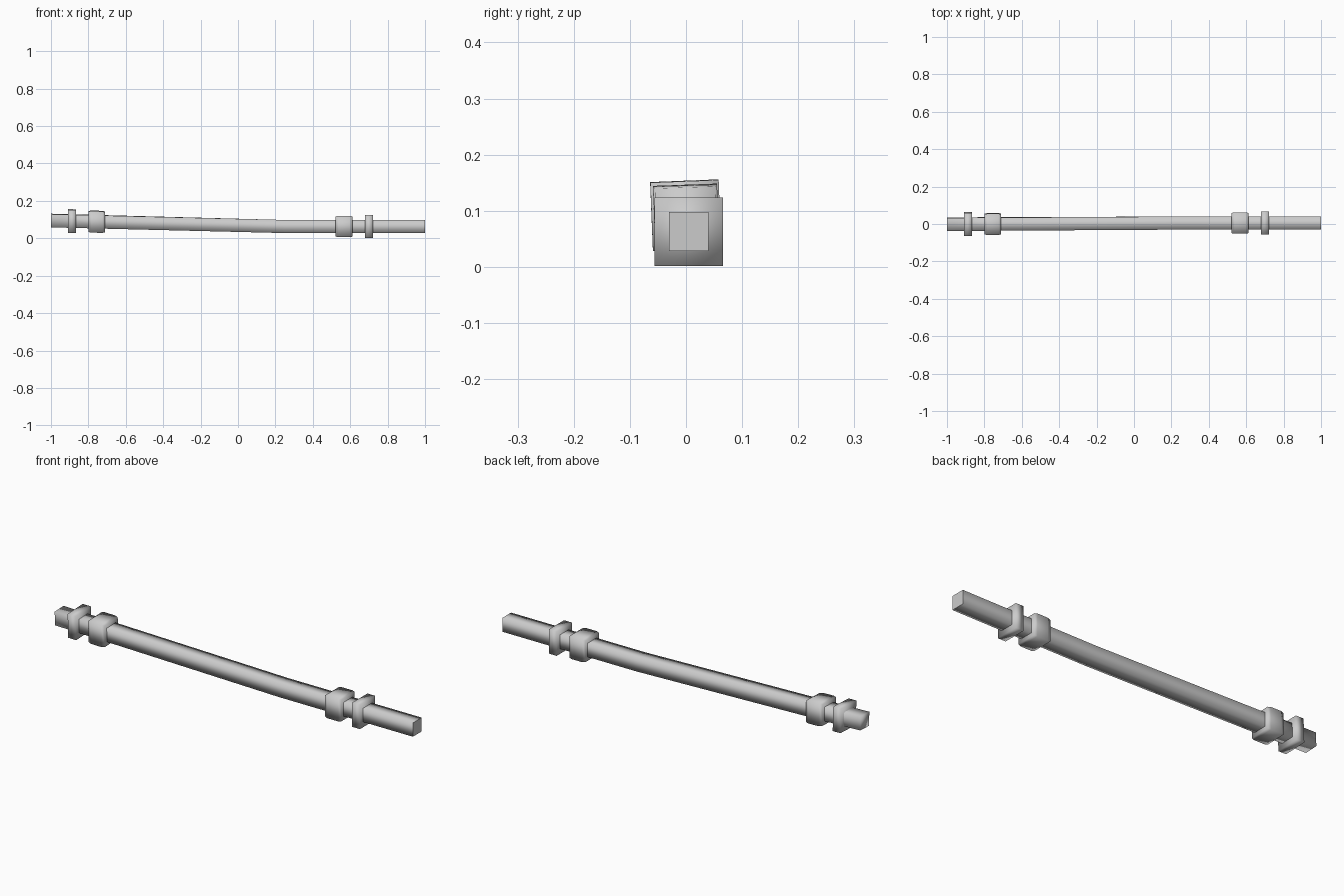
import bpy, bmesh, math
from mathutils import Vector, Matrix

cube = bpy.data.objects.get("Cube")
if cube:
    bpy.data.objects.remove(cube, do_unlink=True)

steel = bpy.data.materials.new("grey_steel")
steel.use_nodes = True
colour = (0.6, 0.6, 0.6, 1)
steel.diffuse_color = colour
steel.node_tree.nodes["Principled BSDF"].inputs["Base Color"].default_value = colour

BEND = 0.25  # x where the straight right part meets the sloping left part


def axis(x):
    """Centre and twist of the shaft at x."""
    t = max(0, (BEND - x) / (BEND + 1))
    return Vector((x, 0.005 - 0.006 * t, 0.063 + 0.032 * t)), math.radians(2.5) * t


def square_loft(name, rings, sharp_end=False):
    """Smooth square tube through (x, half width) rings, closed at both ends."""
    bm = bmesh.new()
    loops = []
    for x, half in rings:
        centre, twist = axis(x)
        turn = Matrix.Rotation(twist, 3, 'X')
        corners = ((-1, -1), (1, -1), (1, 1), (-1, 1))
        loops.append([bm.verts.new(centre + turn @ Vector((0, y * half, z * half)))
                      for y, z in corners])
    for a, b in zip(loops, loops[1:]):
        for i in range(4):
            j = (i + 1) % 4
            bm.faces.new((a[i], a[j], b[j], b[i]))
    bm.faces.new(loops[0][::-1])
    cap = bm.faces.new(loops[-1])
    bmesh.ops.recalc_face_normals(bm, faces=bm.faces[:])
    for f in bm.faces:
        f.smooth = True
    if sharp_end:
        for e in cap.edges:
            e.smooth = False
    mesh = bpy.data.meshes.new(name)
    bm.to_mesh(mesh)
    bm.free()
    mesh.materials.append(steel)
    obj = bpy.data.objects.new(name, mesh)
    bpy.context.collection.objects.link(obj)
    return obj


# Long square shaft with a slight bend
square_loft("shaft", [(x, 0.035) for x in (-1, -0.7, -0.2, BEND, 0.6, 1)], True)

# Thin flanges near the ends
for name, x in (("right_flange", -0.887), ("left_flange", 0.70)):
    square_loft(name, [(x - 0.022, 0.061), (x + 0.022, 0.061)])

# Wide collars with slightly narrowed rims
for name, x in (("right_collar", -0.755), ("left_collar", 0.567)):
    square_loft(name, [(x - 0.045, 0.054), (x - 0.03, 0.057),
                       (x + 0.03, 0.057), (x + 0.045, 0.054)])
